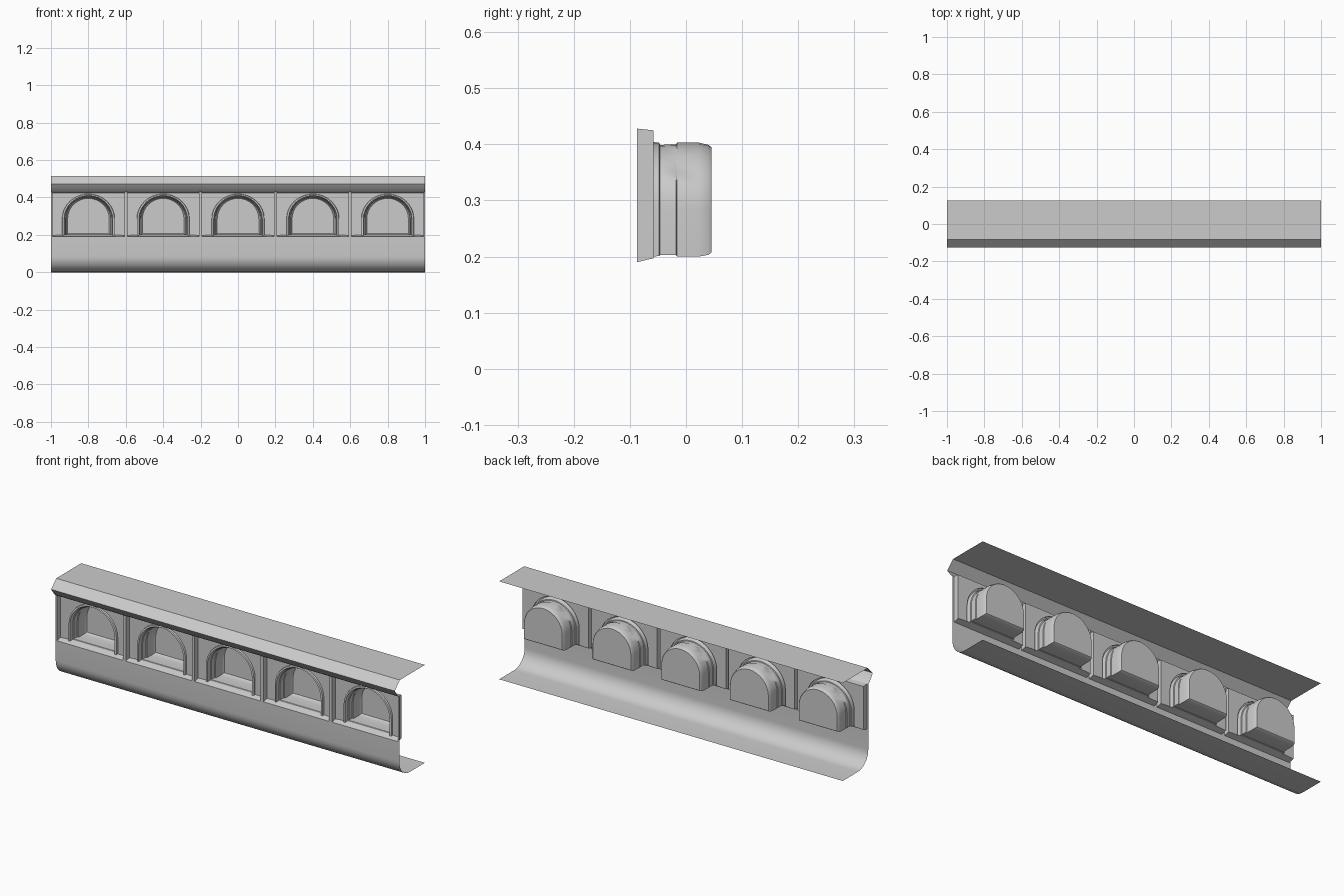
import bpy, bmesh, math

if "Cube" in bpy.data.objects:
    bpy.data.objects.remove(bpy.data.objects["Cube"])

BAY, WALL, PANEL = 0.4, -0.087, -0.058
PW = 0.192                       # half width of a recessed panel
SPRING = 0.285                   # height where the arches begin


def finish(name, bm):
    me = bpy.data.meshes.new(name)
    bm.to_mesh(me)
    bm.free()
    ob = bpy.data.objects.new(name, me)
    bpy.context.collection.objects.link(ob)
    bpy.ops.object.select_all(action='DESELECT')
    bpy.context.view_layer.objects.active = ob
    ob.select_set(True)
    bpy.ops.object.shade_smooth_by_angle(angle=math.radians(35))
    return ob


def extrude_profile(name, prof, x0=-1, x1=1):
    """Sheet swept along x from (y, z) points listed top to bottom."""
    bm = bmesh.new()
    rows = [[bm.verts.new((x, y, z)) for x in (x0, x1)] for y, z in prof]
    for a, b in zip(rows, rows[1:]):
        bm.faces.new((b[0], b[1], a[1], a[0]))
    return finish(name, bm)


def arch(bm, cx, half, top, bottom, y, n=16):
    pts = [(-half, bottom)]
    for i in range(n + 1):
        a = math.pi * (1 - i / n)
        pts.append((half * math.cos(a), SPRING + (top - SPRING) * math.sin(a)))
    pts.append((half, bottom))
    return [bm.verts.new((cx + x, y, z)) for x, z in pts]


def bridge(bm, a, b, floor=False):
    n = len(a)
    for i in range(n if floor else n - 1):
        j = (i + 1) % n
        bm.faces.new((a[i], a[j], b[j], b[i]))


# Top cover with sloped fascia and undercut
extrude_profile("cornice", [(0.125, 0.515), (-0.083, 0.515), (-0.125, 0.473),
                            (-0.122, 0.468), (-0.098, 0.436), (-0.087, 0.428)])

# Lower wall with coved foot
cove = [(-0.002 - 0.085 * math.cos(a), 0.085 - 0.085 * math.sin(a))
        for a in [math.radians(9 * i) for i in range(11)]]
extrude_profile("base_wall", [(WALL, 0.19)] + cove + [(0.125, 0.0)])

# Thin strips between the bays
for k in range(6):
    x = -1 + BAY * k
    extrude_profile("bay_strip", [(WALL, 0.428), (WALL, 0.19)],
                    max(-1, x - 0.008), min(1, x + 0.008))

for k in range(5):
    cx = -0.8 + BAY * k

    # Recessed panel with arched opening and its four reveals
    bm = bmesh.new()
    hole = arch(bm, cx, 0.138, 0.416, 0.2, PANEL)
    V = lambda x, y, z: bm.verts.new((cx + x, y, z))
    bl, br = V(-PW, PANEL, 0.197), V(PW, PANEL, 0.197)
    tl, tr = V(-PW, PANEL, 0.425), V(PW, PANEL, 0.425)
    fbl, fbr = V(-PW, WALL, 0.19), V(PW, WALL, 0.19)
    ftl, ftr = V(-PW, WALL, 0.428), V(PW, WALL, 0.428)
    mid = len(hole) // 2
    tm = V(0, PANEL, 0.425)
    bm.faces.new([bl] + hole[:mid + 1] + [tm, tl])
    bm.faces.new([tm] + hole[mid:] + [br, tr])
    bm.faces.new((fbl, bl, tl, ftl))
    bm.faces.new((br, fbr, ftr, tr))
    bm.faces.new((tl, tm, tr, ftr, ftl))
    bm.faces.new((fbl, fbr, br, hole[-1], hole[0], bl))
    finish("recessed_panel", bm)

    # Arch moulding and deep niche: (half width, top, bottom, y)
    bm = bmesh.new()
    rim = [arch(bm, cx, *r) for r in (
        (0.141, 0.419, 0.199, PANEL), (0.139, 0.417, 0.197, -0.067),
        (0.130, 0.411, 0.197, -0.069), (0.127, 0.404, 0.200, PANEL))]
    body = [rim[-1]] + [arch(bm, cx, *r) for r in (
        (0.127, 0.403, 0.201, -0.048), (0.123, 0.399, 0.203, -0.046),
        (0.123, 0.400, 0.203, -0.018), (0.119, 0.403, 0.200, -0.016),
        (0.118, 0.403, 0.200, 0.023), (0.115, 0.399, 0.203, 0.040),
        (0.111, 0.395, 0.207, 0.045))]
    for a, b in zip(rim, rim[1:]):
        bridge(bm, a, b)
    for a, b in zip(body, body[1:]):
        bridge(bm, a, b, True)
    bm.faces.new(list(reversed(body[-1])))
    bmesh.ops.reverse_faces(bm, faces=bm.faces[:])
    # open side faces the viewer
    back = max(bm.faces, key=lambda f: f.calc_center_median().y)
    if back.normal.y > 0 or (back.normal_update() or back.normal.y > 0):
        bmesh.ops.reverse_faces(bm, faces=bm.faces[:])
    finish("arched_niche", bm)
